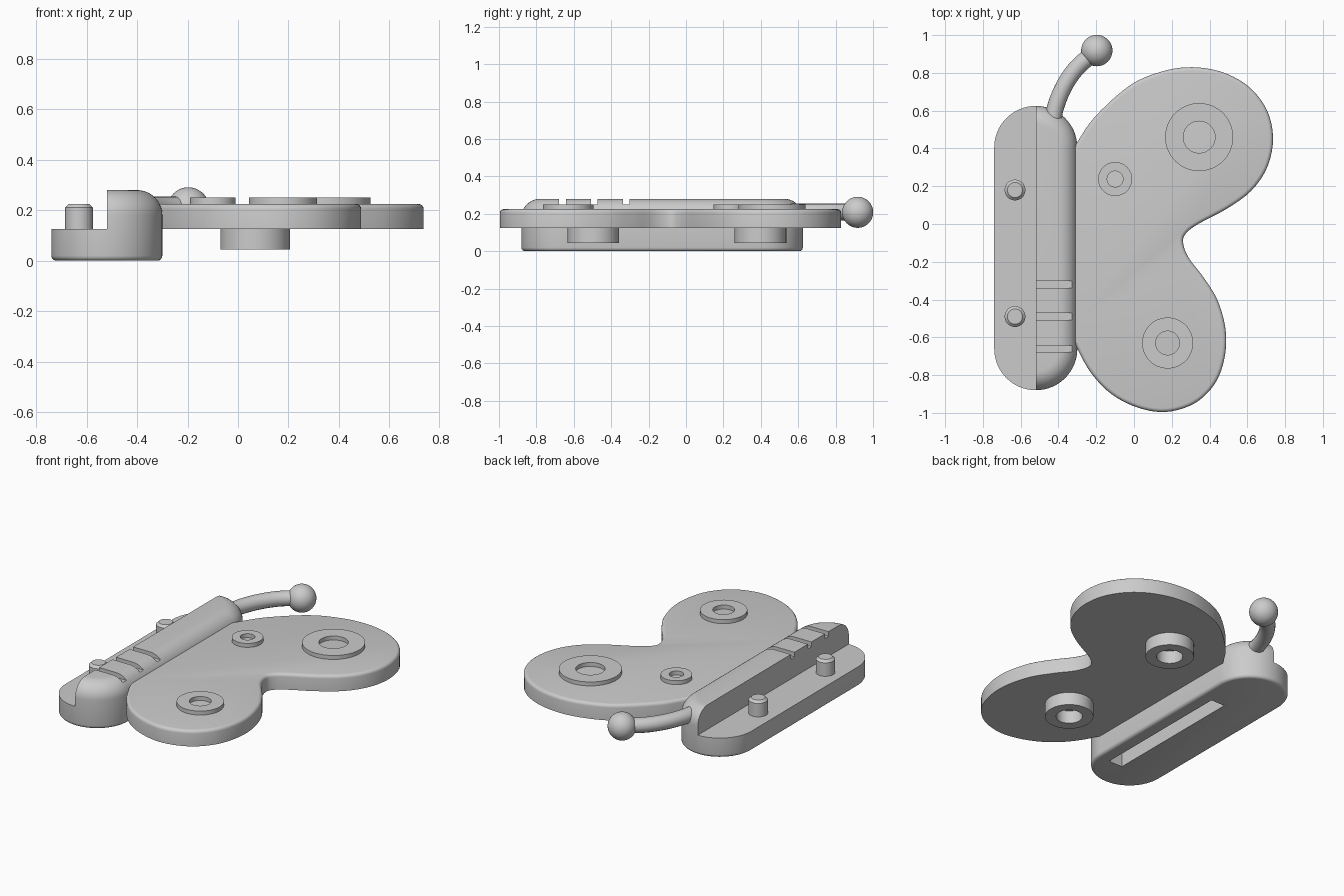
import bpy, bmesh
from math import sin, cos, pi, radians
from mathutils import Vector

if "Cube" in bpy.data.objects:
    bpy.data.objects.remove(bpy.data.objects["Cube"], do_unlink=True)

GREY = (0.6, 0.6, 0.6, 1)
grey = bpy.data.materials.new("plain grey")
grey.use_nodes = True
grey.diffuse_color = GREY
grey.node_tree.nodes["Principled BSDF"].inputs["Base Color"].default_value = GREY


def finish(name, bm):
    bmesh.ops.recalc_face_normals(bm, faces=bm.faces)
    mesh = bpy.data.meshes.new(name)
    bm.to_mesh(mesh)
    bm.free()
    mesh.materials.append(grey)
    obj = bpy.data.objects.new(name, mesh)
    bpy.context.collection.objects.link(obj)
    return obj


def activate(obj):
    bpy.ops.object.select_all(action='DESELECT')
    obj.select_set(True)
    bpy.context.view_layer.objects.active = obj


def smooth(obj):
    activate(obj)
    bpy.ops.object.shade_smooth_by_angle(angle=radians(32))


def loft(name, x, y, profile, half=0, closed=False, n=32):
    """Stack round (or, with half > 0, stadium) rings along a (radius, z) profile."""
    bm = bmesh.new()
    rings = []
    for r, z in profile:
        ring = []
        for side in (0, 1):
            for i in range(n + 1):
                a = pi * (side + i / n)
                shift = -half if side else half
                ring.append(bm.verts.new((x + r * cos(a), y + shift + r * sin(a), z)))
        rings.append(ring)
    pairs = list(zip(rings, rings[1:]))
    if closed:
        pairs.append((rings[-1], rings[0]))
    else:
        bm.faces.new(rings[0])
        bm.faces.new(rings[-1])
    for low, high in pairs:
        for i in range(len(low)):
            j = (i + 1) % len(low)
            bm.faces.new((low[i], low[j], high[j], high[i]))
    bmesh.ops.remove_doubles(bm, verts=bm.verts, dist=1e-5)
    return finish(name, bm)


def tube(name, x, y, outer, inner, z0, z1):
    profile = [(inner, z0), (outer, z0), (outer, z1), (inner, z1)]
    smooth(loft(name, x, y, profile, closed=True))


def fillet(radius, z, size, steps, start):
    """Quarter-round profile points inset from an outer radius."""
    return [(radius - size + size * cos(start + pi / 2 * i / steps),
             z + size * sin(start + pi / 2 * i / steps)) for i in range(steps + 1)]


def cut(obj, low, high):
    """Remove a box given by two opposite corners."""
    bm = bmesh.new()
    bmesh.ops.create_cube(bm, size=1)
    low, high = Vector(low), Vector(high)
    for v in bm.verts:
        v.co = (low + high) / 2 + v.co * (high - low)
    cutter = finish("cutter", bm)
    cutter.hide_render = True
    mod = obj.modifiers.new("cut", 'BOOLEAN')
    mod.operation, mod.solver, mod.object = 'DIFFERENCE', 'EXACT', cutter
    activate(obj)
    bpy.ops.object.modifier_apply(modifier=mod.name)
    bpy.data.objects.remove(cutter, do_unlink=True)


# Body: rounded stadium with a low shelf on one half
body = loft("body", -0.52, -0.1275,
            fillet(0.22, 0.02, 0.02, 4, -pi / 2) + fillet(0.22, 0.18, 0.1, 10, 0),
            half=0.5325)
cut(body, (-0.9, -1, 0.125), (-0.52, 1, 0.4))
# Stripe grooves and underside slot
for y in (-0.32, -0.49, -0.66):
    cut(body, (-0.6, y - 0.018, 0.25), (-0.25, y + 0.018, 0.4))
cut(body, (-0.48, -0.68, -0.1), (-0.385, 0.23, 0.15))
smooth(body)

# Pegs on the shelf
for name, y in (("back_peg", 0.18), ("front_peg", -0.49)):
    smooth(loft(name, -0.63, y, [(0.055, 0.12), (0.055, 0.21), (0.04, 0.225)]))

# Wing outline, smoothed through a few points
OUTLINE = [(-0.36, 0.33), (-0.29, 0.45), (-0.2, 0.575), (-0.02, 0.735), (0.15, 0.808),
           (0.31, 0.83), (0.47, 0.803), (0.61, 0.725), (0.705, 0.6), (0.736, 0.45),
           (0.705, 0.3), (0.62, 0.175), (0.49, 0.08), (0.34, 0.0), (0.275, -0.05),
           (0.26, -0.1), (0.29, -0.18), (0.37, -0.285), (0.445, -0.41), (0.486, -0.57),
           (0.477, -0.72), (0.425, -0.85), (0.32, -0.95), (0.17, -0.995), (0.02, -0.972),
           (-0.12, -0.9), (-0.23, -0.785), (-0.31, -0.64), (-0.36, -0.53)]


def spline(points, steps):
    pts = [Vector(p) for p in points]
    ends = [pts[0] * 2 - pts[1]] + pts + [pts[-1] * 2 - pts[-2]]
    out = []
    for a, b, c, d in zip(ends, ends[1:], ends[2:], ends[3:]):
        for i in range(steps):
            t = i / steps
            out.append((b * 2 + (c - a) * t + (a * 2 - b * 5 + c * 4 - d) * t ** 2
                        + (b * 3 - a - c * 3 + d) * t ** 3) / 2)
    return out + [pts[-1]]


bm = bmesh.new()
base = bm.faces.new([bm.verts.new((p.x, p.y, 0.125)) for p in spline(OUTLINE, 5)])
up = bmesh.ops.extrude_face_region(bm, geom=[base], use_keep_orig=True)["geom"]
bmesh.ops.translate(bm, vec=(0, 0, 0.1), verts=[g for g in up if isinstance(g, bmesh.types.BMVert)])
rim = [e for e in bm.edges if all(v.co.z > 0.2 for v in e.verts)]
bmesh.ops.bevel(bm, geom=rim, offset=0.02, segments=4, profile=0.5, affect='EDGES')
smooth(finish("wing", bm))

# Raised rings on top of the wing
tube("large_wing_ring", 0.345, 0.46, 0.18, 0.084, 0.22, 0.25)
tube("small_wing_ring", -0.1, 0.238, 0.09, 0.042, 0.22, 0.25)
tube("lower_wing_ring", 0.178, -0.63, 0.135, 0.063, 0.22, 0.25)

# Sockets under the wing
for name, y in (("back_socket", 0.398), ("front_socket", -0.495)):
    tube(name, 0.068, y, 0.138, 0.075, 0.045, 0.13)

# Antenna stalk and ball
curve = bpy.data.curves.new("antenna", 'CURVE')
curve.dimensions = '3D'
curve.bevel_depth, curve.bevel_resolution, curve.use_fill_caps = 0.045, 6, True
path = spline([(-0.43, 0.54), (-0.415, 0.62), (-0.37, 0.73), (-0.3, 0.83), (-0.2, 0.915)], 6)
line = curve.splines.new('POLY')
line.points.add(len(path) - 1)
for point, p in zip(line.points, path):
    point.co = (p.x, p.y, 0.21, 1)
curve.materials.append(grey)
antenna = bpy.data.objects.new("antenna", curve)
bpy.context.collection.objects.link(antenna)
activate(antenna)
bpy.ops.object.convert(target='MESH')
smooth(bpy.context.object)

bm = bmesh.new()
bmesh.ops.create_uvsphere(bm, u_segments=40, v_segments=24, radius=0.083)
bmesh.ops.translate(bm, vec=(-0.197, 0.918, 0.208), verts=bm.verts)
smooth(finish("antenna_ball", bm))
